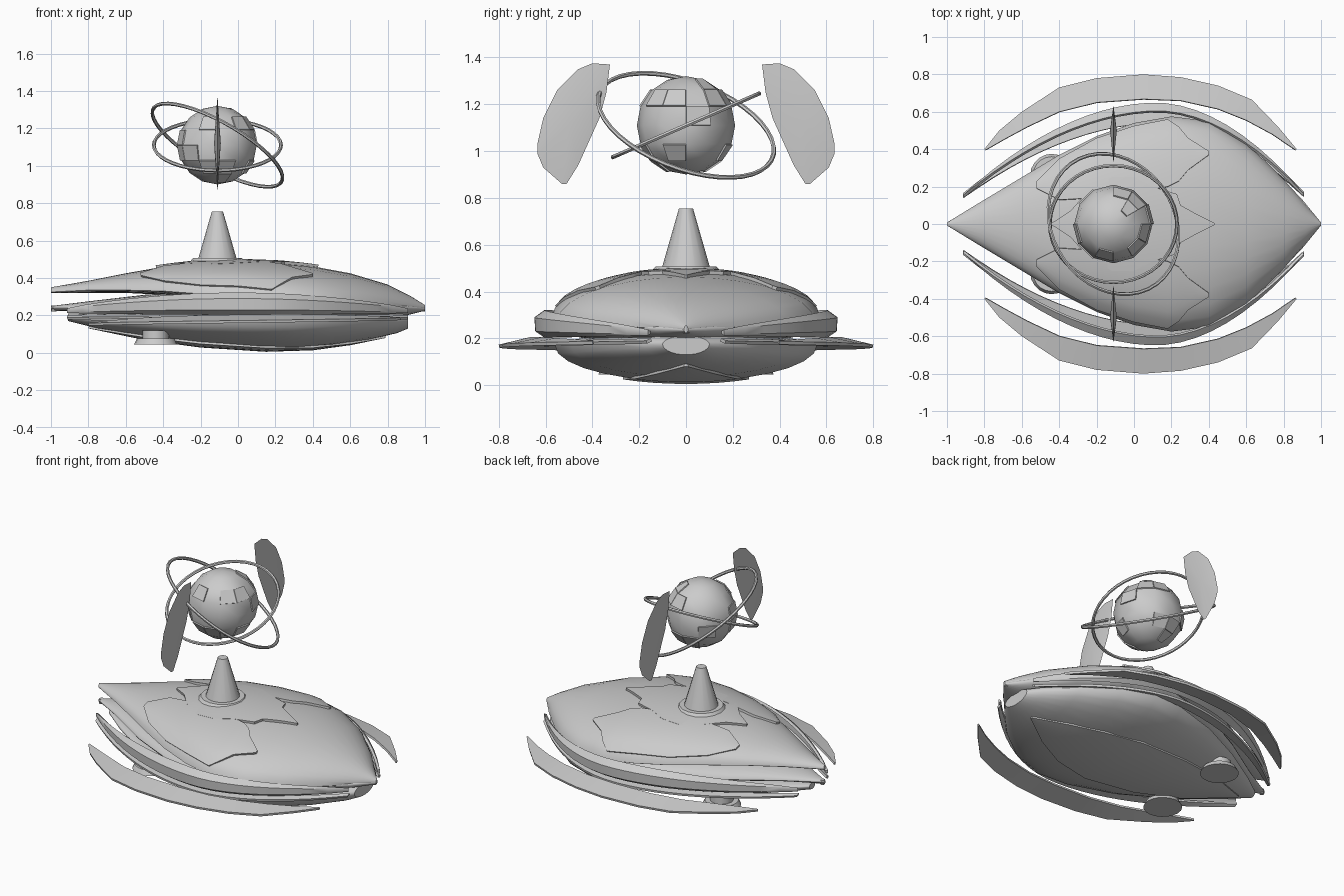
import bpy, bmesh, math
from math import sin, cos, pi, sqrt
from mathutils import Vector, Matrix

cube = bpy.data.objects.get("Cube")
if cube:
    bpy.data.objects.remove(cube, do_unlink=True)

grey = bpy.data.materials.new("pale_grey")
grey.use_nodes = True
grey.diffuse_color = (0.6, 0.6, 0.6, 1)
grey.node_tree.nodes["Principled BSDF"].inputs["Base Color"].default_value = (0.6, 0.6, 0.6, 1)

CX, CZ = -0.11, 1.11  # centre of the floating globe


def finish(name, bm, angle=35):
    bmesh.ops.recalc_face_normals(bm, faces=bm.faces)
    mesh = bpy.data.meshes.new(name)
    bm.to_mesh(mesh)
    bm.free()
    obj = bpy.data.objects.new(name, mesh)
    bpy.context.collection.objects.link(obj)
    mesh.materials.append(grey)
    bpy.ops.object.select_all(action='DESELECT')
    obj.select_set(True)
    bpy.context.view_layer.objects.active = obj
    bpy.ops.object.shade_smooth_by_angle(angle=math.radians(angle))
    return obj


def grid(bm, rows, closed=False):
    vs = [[bm.verts.new(p) for p in r] for r in rows]
    n = len(rows[0])
    for a, b in zip(vs, vs[1:]):
        for i in range(n if closed else n - 1):
            j = (i + 1) % n
            bm.faces.new((a[i], a[j], b[j], b[i]))
    return vs


def lerp_table(table, x):
    for a, b in zip(table, table[1:]):
        if x <= b[0]:
            t = max(0, (x - a[0]) / (b[0] - a[0]))
            return [p + (q - p) * t for p, q in zip(a[1:], b[1:])]
    return table[-1][1:]


def lens_hull(name, table, n=28):
    """Loft of lens sections: x, half width, rim z, crest z, bottom z."""
    bm = bmesh.new()
    rows = []
    for x, w, rim, top, low in table:
        row = []
        for k in range(n):
            s = sin(2 * pi * k / n)
            row.append((x, w * cos(2 * pi * k / n), rim + s * ((top - rim) if s > 0 else (rim - low))))
        rows.append(row)
    vs = grid(bm, rows, True)
    bm.faces.new(vs[0])
    bm.faces.new(vs[-1])
    return finish(name, bm)


def sheet(name, rows, thick, sides=(1, -1)):
    """Thin curved plate from rows of points, mirrored across y."""
    for s in sides:
        bm = bmesh.new()
        grid(bm, [[(x, y * s, z) for x, y, z in r] for r in rows])
        bmesh.ops.recalc_face_normals(bm, faces=bm.faces)
        bmesh.ops.solidify(bm, geom=bm.faces[:], thickness=thick)
        label = name if len(sides) == 1 else ("left_" if s > 0 else "right_") + name
        finish(label, bm)


# Layered hull
upper = [(-1, .008, .325, .35, .32), (-.8, .13, .335, .385, .32), (-.6, .25, .335, .425, .32),
         (-.4, .37, .33, .46, .31), (-.2, .47, .315, .482, .29), (0, .54, .30, .487, .27),
         (.2, .575, .285, .482, .25), (.4, .55, .27, .462, .24), (.6, .43, .26, .425, .23),
         (.8, .24, .25, .365, .23), (.92, .1, .24, .305, .225), (1, .008, .24, .255, .225)]
middle = [(-1, .008, .24, .25, .225), (-.8, .12, .24, .275, .22), (-.5, .31, .24, .31, .2),
          (-.2, .46, .25, .33, .18), (.2, .56, .25, .33, .17), (.45, .52, .25, .32, .17),
          (.7, .34, .25, .3, .18), (.9, .13, .24, .27, .2), (1, .008, .235, .25, .225)]
lower = [(-.91, .03, .195, .21, .17), (-.75, .15, .185, .21, .13), (-.5, .31, .175, .21, .08),
         (-.2, .46, .17, .22, .04), (.1, .55, .17, .22, .018), (.3, .56, .17, .22, .015),
         (.5, .49, .17, .22, .035), (.7, .34, .175, .22, .07), (.85, .18, .175, .22, .105),
         (.91, .1, .175, .21, .13)]
lens_hull("upper_hull", upper)
lens_hull("middle_hull", middle)
lens_hull("lower_hull", lower)


def drape(table, x, y, below=False):
    w, rim, top, low = lerp_table(table, x)
    h = sqrt(max(0, 1 - (y / w) ** 2))
    return rim + ((low - rim) if below else (top - rim)) * h


def draped_rows(table, stations, lift, below=False, n=8):
    return [[(x, a + (b - a) * k / n, drape(table, x, a + (b - a) * k / n, below) + lift)
             for k in range(n + 1)] for x, a, b in stations]


# Side petals and the pointed deck plate lying on the upper hull
petals = [(-.52, .19, .23), (-.4, .13, .35), (-.2, .14, .46), (0, .17, .525),
          (.18, .2, .56), (.24, .23, .52), (.29, .29, .46), (.4, .37, .39)]
sheet("shoulder_petal", draped_rows(upper, petals, .014), .016)
deck = [(-.44, .005), (-.34, .07), (-.25, .17), (-.12, .25), (0, .25), (.1, .2),
        (.23, .16), (.25, .1), (.34, .05), (.43, .005)]
sheet("deck_plate", draped_rows(upper, [(x, -w, w) for x, w in deck], .015), .018, (1,))

# Keel leaf under the belly
keel = [(-.8, .01), (-.5, .16), (-.2, .24), (.15, .27), (.4, .22), (.6, .13), (.79, .008)]
sheet("keel_leaf", draped_rows(lower, [(x, -w, w) for x, w in keel], -.012, True), .012, (1,))


def arc_y(x, peak, end, centre=.12):
    half = .92 + (centre if x < centre else -centre)
    return end + (peak - end) * (1 - (abs(x - centre) / half) ** 1.9)


# Side blades: a tall bulging band and a thin one beneath
N = 22
xs = [-.915 + 1.825 * i / N for i in range(N + 1)]
band, strip = [], []
for i, x in enumerate(xs):
    f = sin(pi * i / N) ** .8
    y = arc_y(x, .635, .15)
    z = .225 + .035 * f
    band.append([(x, y - .03 * f, z + .012 + .05 * f), (x, y + .014 * f, z + .01 + .02 * f),
                 (x, y + .01 * f, z - .01 - .02 * f), (x, y - .03 * f, z - .012 - .045 * f)])
    y = arc_y(x, .60, .15)
    strip.append([(x, y - .01 - .05 * f, .2 - .01 * f), (x, y + .01, .19 - .01 * f)])
sheet("side_blade", band, .016)
sheet("lower_side_blade", strip, .014)

# Outer crescent wings
outer = [(-.8, .4), (-.72, .5), (-.6, .6), (-.4, .73), (-.2, .78), (.05, .8), (.25, .785),
         (.45, .74), (.63, .665), (.77, .52), (.87, .4)]
inner = [(-.795, .395), (-.69, .455), (-.57, .52), (-.4, .6), (-.2, .65), (.05, .668), (.25, .66),
         (.45, .615), (.6, .555), (.74, .48), (.865, .395)]
wing = []
for i, ((xo, yo), (xi, yi)) in enumerate(zip(outer, inner)):
    f = sin(pi * i / 10)
    z = .15 + .003 * i
    wing.append([(xo, yo, z + .008), (xi, yi, z + .01 + .03 * f)])
sheet("crescent_wing", wing, .014)


def cone(name, x, y, z, r1, r2, depth, seg):
    bm = bmesh.new()
    bmesh.ops.create_cone(bm, cap_ends=True, segments=seg, radius1=r1, radius2=r2, depth=depth,
                          matrix=Matrix.Translation((x, y, z + depth / 2)))
    finish(name, bm)


# Landing discs, spire and tip beads
for side, s in (("left", 1), ("right", -1)):
    cone(side + "_disc", -.44, s * .26, .045, .115, .1, .03, 20)
    cone(side + "_disc_stem", -.44, s * .26, .06, .07, .07, .06, 12)
cone("spire", CX, 0, .47, .112, .03, .285, 16)
cone("spire_base", CX, 0, .47, .16, .13, .037, 16)
for name, x in (("front_tip", .985), ("rear_tip", -.985)):
    cone(name, x, 0, .222, .014, .014, .03, 8)

# Floating globe with a few raised panels
bm = bmesh.new()
bmesh.ops.create_uvsphere(bm, u_segments=12, v_segments=8, radius=.21,
                          matrix=Matrix.Translation((CX, 0, CZ)))
bm.faces.ensure_lookup_table()
panels = [f for i, f in enumerate(bm.faces) if len(f.verts) == 4 and i % 5 == 0]
for f in bmesh.ops.extrude_discrete_faces(bm, faces=panels)["faces"]:
    for v in f.verts:
        v.co += f.normal * .007
finish("globe", bm, 40)


def ring(name, normal, radius, thick):
    rot = Vector((0, 0, 1)).rotation_difference(Vector(normal)).to_matrix()
    bm = bmesh.new()
    rows = []
    for i in range(41):
        a = 2 * pi * i / 40
        rows.append([rot @ Vector(((radius + thick * cos(b)) * cos(a), (radius + thick * cos(b)) * sin(a),
                                   thick * sin(b))) + Vector((CX, 0, CZ))
                     for b in (k * pi / 3 for k in range(6))])
    grid(bm, rows, True)
    bmesh.ops.remove_doubles(bm, verts=bm.verts, dist=1e-5)
    finish(name, bm)


# Two tilted orbit rings
ring("inner_orbit_ring", (0, -sin(.41), cos(.41)), .34, .01)
ring("outer_orbit_ring", (.47, .31, .825), .395, .01)

# Upright fins either side of the globe: thin lenses with a raised middle
fin = [(.325, 1.37), (.4, 1.375), (.46, 1.35), (.55, 1.26), (.61, 1.14), (.635, 1.03), (.635, .99),
       (.61, .93), (.53, .86), (.51, .86), (.46, .94), (.37, 1.14), (.34, 1.25)]
for side, s in (("left", 1), ("right", -1)):
    bm = bmesh.new()
    rim = [bm.verts.new((CX, s * y, z)) for y, z in fin]
    for dx in (-.018, .018):
        mid = bm.verts.new((CX + dx, s * .5, 1.12))
        for i, v in enumerate(rim):
            bm.faces.new((v, rim[(i + 1) % len(rim)], mid))
    finish(side + "_fin", bm)
